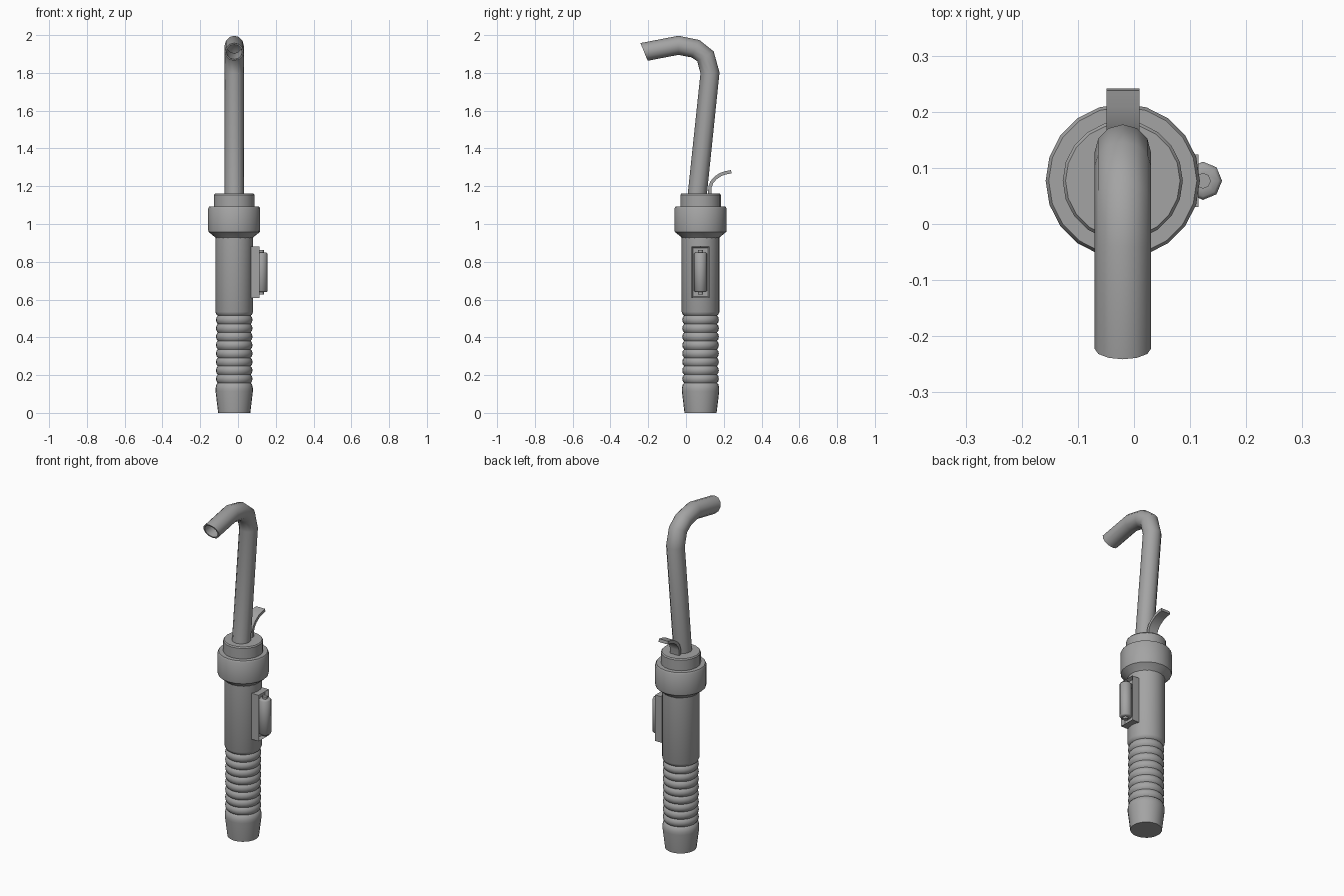
import bpy, bmesh, math
from mathutils import Vector

if "Cube" in bpy.data.objects:
    bpy.data.objects.remove(bpy.data.objects["Cube"])

AX, AY = -0.020, 0.077  # shared axis of the handle

grey = bpy.data.materials.new("dark_grey")
grey.diffuse_color = (0.37, 0.37, 0.37, 1)
grey.use_nodes = True
grey.node_tree.nodes["Principled BSDF"].inputs["Base Color"].default_value = grey.diffuse_color


def finish(name, bm, angle=35):
    bmesh.ops.recalc_face_normals(bm, faces=bm.faces)
    me = bpy.data.meshes.new(name)
    bm.to_mesh(me)
    bm.free()
    me.materials.append(grey)
    ob = bpy.data.objects.new(name, me)
    bpy.context.collection.objects.link(ob)
    bpy.ops.object.select_all(action='DESELECT')
    ob.select_set(True)
    bpy.context.view_layer.objects.active = ob
    bpy.ops.object.shade_smooth_by_angle(angle=math.radians(angle))
    return ob


def skin(bm, rings):
    n = len(rings[0])
    for a, b in zip(rings, rings[1:]):
        for i in range(n):
            j = (i + 1) % n
            bm.faces.new((a[i], a[j], b[j], b[i]))
    bm.faces.new(rings[0])
    bm.faces.new(rings[-1])


def lathe(name, profile, sides, cx=AX, cy=AY, angle=35):
    bm = bmesh.new()
    rings = [[bm.verts.new((cx + r * math.cos(2 * math.pi * i / sides),
                            cy + r * math.sin(2 * math.pi * i / sides), z))
              for i in range(sides)] for r, z in profile]
    skin(bm, rings)
    return finish(name, bm, angle)


# handle: tapered foot, ribbed grip and plain barrel
profile = [(0.085, 0), (0.099, 0.115), (0.099, 0.13), (0.094, 0.152)]
ribs, z0, z1 = 8, 0.158, 0.515
pitch = (z1 - z0) / ribs
for k in range(ribs):
    z = z0 + k * pitch
    profile += [(0.087, z), (0.094, z + pitch * 0.2), (0.097, z + pitch * 0.5),
                (0.094, z + pitch * 0.8)]
profile += [(0.087, z1), (0.094, 0.52), (0.1, 0.535), (0.1, 0.94)]
lathe("handle", profile, 24, angle=50)

# collar and top cap
lathe("collar", [(0.098, 0.925), (0.104, 0.932), (0.136, 0.958), (0.1375, 0.966),
                 (0.1375, 1.083), (0.132, 1.092), (0.1, 1.092)], 20)
lathe("top_cap", [(0.107, 1.08), (0.107, 1.154), (0.102, 1.161)], 20)

# bent hollow pipe: centre (y, z) and the in-plane direction of each ring
bm = bmesh.new()
path = [((0.058, 1.14), (1, -0.1)), ((0.127, 1.8), (1, 0.05)),
        ((0.103, 1.888), (0.88, 0.52)), ((0.05, 1.928), (0.42, 0.91)),
        ((-0.04, 1.946), (0.0, 1.0)), ((-0.222, 1.911), (-0.38, 0.93))]
sides = 12


def pipe_ring(centre, d, r):
    d = Vector((0, d[0], d[1])).normalized()
    c = Vector((AX, centre[0], centre[1]))
    turn = [2 * math.pi * i / sides for i in range(sides)]
    return [bm.verts.new(c + r * math.cos(a) * d + Vector((r * math.sin(a), 0, 0)))
            for a in turn]


# outside wall up to the mouth, then back down the inside
rings = [pipe_ring(c, d, 0.0505) for c, d in path]
rings += [pipe_ring(c, d, 0.042) for c, d in reversed(path)]
skin(bm, rings)
finish("bent_pipe", bm, 50)

# curved thumb lever behind the pipe
bm = bmesh.new()
path = [(0.126, 1.14), (0.127, 1.195), (0.136, 1.22), (0.155, 1.243),
        (0.183, 1.262), (0.21, 1.271), (0.24, 1.277)]
rings = []
for i, p in enumerate(path):
    a, b = path[max(i - 1, 0)], path[min(i + 1, len(path) - 1)]
    t = Vector((b[0] - a[0], b[1] - a[1])).normalized() * 0.009
    rings.append([bm.verts.new((x, p[0] - s * t.y, p[1] + s * t.x))
                  for x, s in ((-0.049, -1), (0.01, -1), (0.01, 1), (-0.049, 1))])
skin(bm, rings)
finish("thumb_lever", bm)

# switch housing with a recessed outer face
bm = bmesh.new()
bmesh.ops.create_cube(bm, size=1)
for v in bm.verts:
    v.co = (0.09 + v.co.x * 0.05, AY + v.co.y * 0.094, 0.745 + v.co.z * 0.272)
face = max(bm.faces, key=lambda f: f.calc_center_median().x)
bmesh.ops.inset_region(bm, faces=[face], thickness=0.011, depth=0)
for v in face.verts:
    v.co.x -= 0.02
finish("switch_housing", bm)

# switch button with stepped axle ends
lathe("switch_button", [(0.014, 0.628), (0.014, 0.64), (0.028, 0.64), (0.034, 0.646),
                        (0.034, 0.842), (0.028, 0.848), (0.014, 0.848), (0.014, 0.862)],
      8, 0.123, AY, angle=50)
